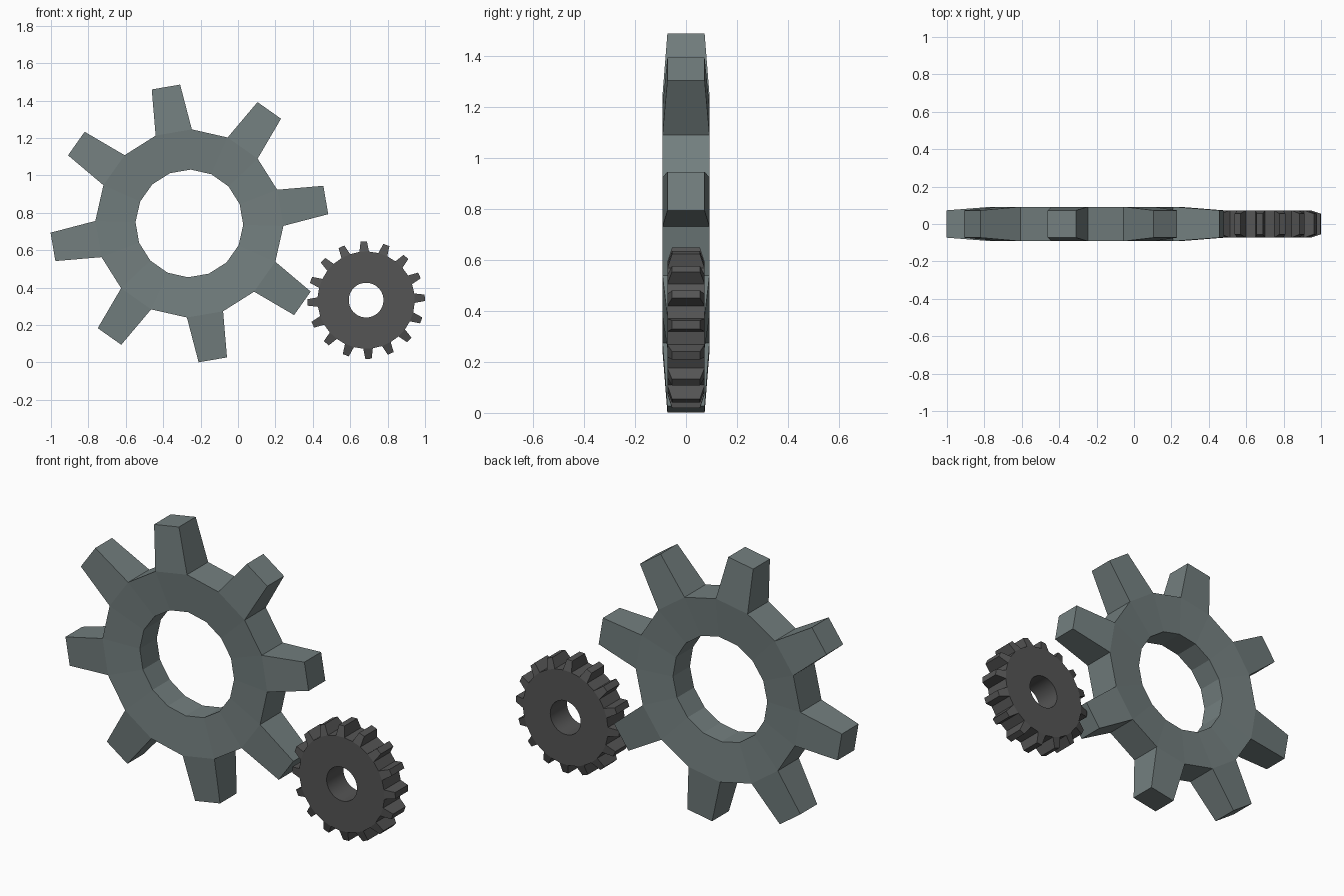
import bpy, bmesh
from math import sin, cos, radians, pi

if "Cube" in bpy.data.objects:
    bpy.data.objects.remove(bpy.data.objects["Cube"])


def make_gear(name, center, teeth, phase, hole_r, root_r, tip_r,
              tip_half, hole_y, root_y, tip_y, color):
    """Ring with 2*teeth sides; every other side carries a tapered tooth."""
    bm = bmesh.new()
    cx, cz = center
    n = 2 * teeth
    step = 2 * pi / n
    start = radians(phase) - step / 2

    def pair(a, r, y, side=0.0):
        # front and back vertex at polar position, shifted sideways
        x = cx + r * cos(a) - side * sin(a)
        z = cz + r * sin(a) + side * cos(a)
        return bm.verts.new((x, -y, z)), bm.verts.new((x, y, z))

    inner = [pair(start + i * step, hole_r, hole_y) for i in range(n)]
    root = [pair(start + i * step, root_r, root_y) for i in range(n)]

    for i in range(n):
        j = (i + 1) % n
        # ring front, back and bore
        for k in (0, 1):
            bm.faces.new((inner[i][k], root[i][k], root[j][k], inner[j][k]))
        bm.faces.new((inner[i][0], inner[j][0], inner[j][1], inner[i][1]))
        if i % 2:
            # gap between teeth
            bm.faces.new((root[i][0], root[j][0], root[j][1], root[i][1]))
        else:
            # tooth
            a = start + (i + 0.5) * step
            t0 = pair(a, tip_r, tip_y, -tip_half)
            t1 = pair(a, tip_r, tip_y, tip_half)
            for k in (0, 1):
                bm.faces.new((root[i][k], t0[k], t1[k], root[j][k]))
            bm.faces.new((root[i][0], t0[0], t0[1], root[i][1]))
            bm.faces.new((root[j][0], t1[0], t1[1], root[j][1]))
            bm.faces.new((t0[0], t1[0], t1[1], t0[1]))

    bmesh.ops.recalc_face_normals(bm, faces=bm.faces[:])
    mesh = bpy.data.meshes.new(name)
    bm.to_mesh(mesh)
    bm.free()
    mat = bpy.data.materials.new(name + "_metal")
    mat.diffuse_color = color
    mat.use_nodes = True
    mat.node_tree.nodes["Principled BSDF"].inputs["Base Color"].default_value = mat.diffuse_color
    mesh.materials.append(mat)
    obj = bpy.data.objects.new(name, mesh)
    bpy.context.collection.objects.link(obj)
    return obj


# large eight-tooth gear, faceted, slightly dished towards the bore
make_gear("large_gear", (-0.26, 0.743), 8, 9.75, 0.288, 0.503, 0.74,
          0.077, 0.074, 0.092, 0.073, (0.17, 0.21, 0.21, 1))

# small sixteen-tooth gear with a smooth bore
small = make_gear("small_gear", (0.685, 0.333), 16, 2.3, 0.093, 0.26, 0.314,
                  0.017, 0.073, 0.073, 0.055, (0.09, 0.09, 0.09, 1))
bpy.context.view_layer.objects.active = small
small.select_set(True)
bpy.ops.object.shade_smooth_by_angle(angle=radians(15))
